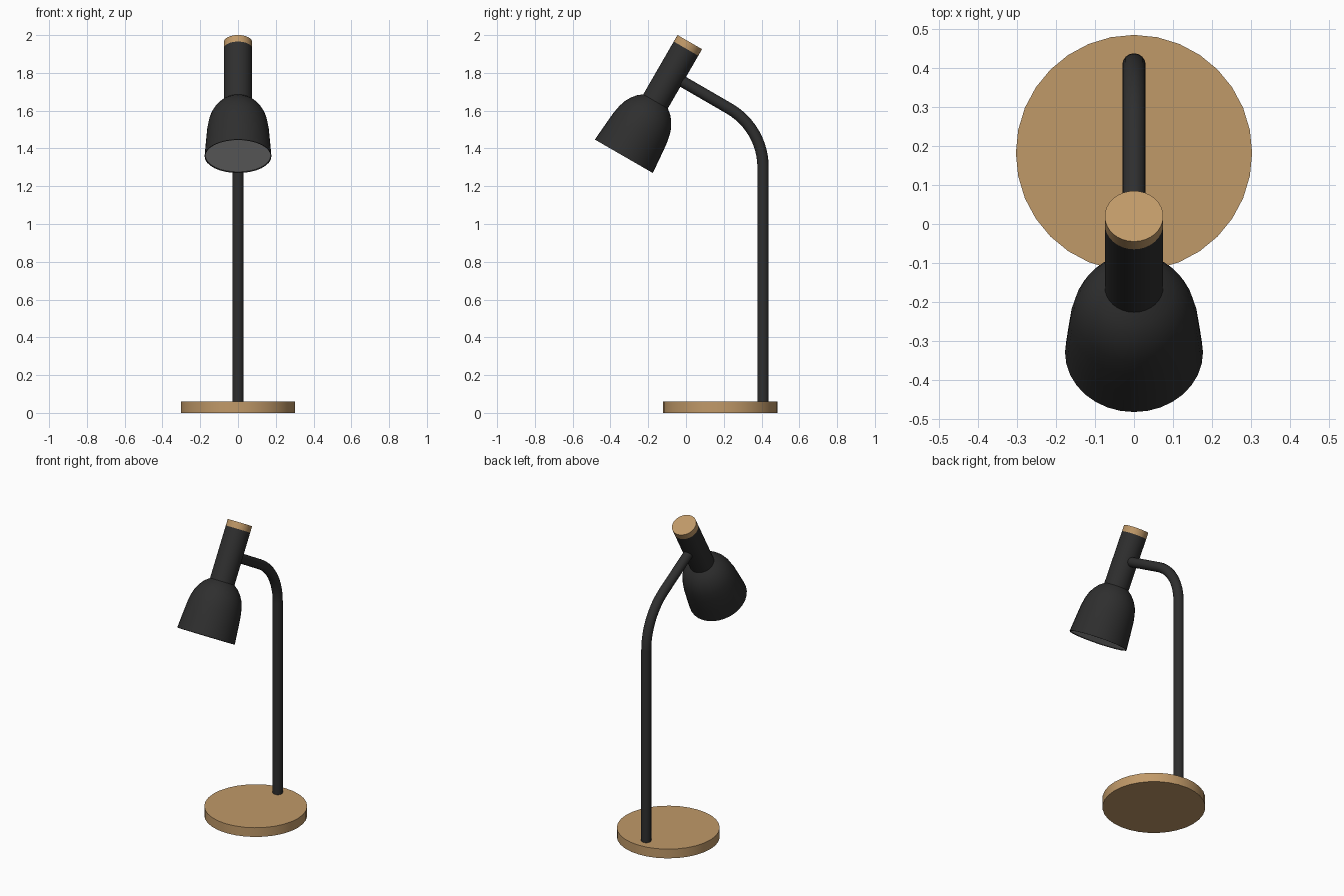
import bpy, bmesh
from math import radians, sin, cos, tau
from mathutils import Matrix

if "Cube" in bpy.data.objects:
    bpy.data.objects.remove(bpy.data.objects["Cube"])


def material(name, color):
    mat = bpy.data.materials.new(name)
    mat.diffuse_color = (*color, 1)
    mat.use_nodes = True
    mat.node_tree.nodes["Principled BSDF"].inputs["Base Color"].default_value = mat.diffuse_color
    return mat


WOOD = material("wood", (0.53, 0.32, 0.14))
BLACK = material("black_metal", (0.028, 0.028, 0.028))
WHITE = material("white_diffuser", (0.55, 0.55, 0.54))


def smooth(obj):
    bpy.ops.object.select_all(action='DESELECT')
    obj.select_set(True)
    bpy.context.view_layer.objects.active = obj
    bpy.ops.object.shade_smooth_by_angle(angle=radians(35))


def lathe(name, profile, mat, matrix, segments=32):
    """Revolve (radius, z) points around the local z axis."""
    bm = bmesh.new()
    verts = [bm.verts.new((r, 0, z)) for r, z in profile]
    edges = [bm.edges.new(pair) for pair in zip(verts, verts[1:])]
    bmesh.ops.spin(bm, geom=verts + edges, cent=(0, 0, 0), axis=(0, 0, 1),
                   angle=tau, steps=segments, use_merge=True)
    bmesh.ops.remove_doubles(bm, verts=bm.verts, dist=1e-5)
    bmesh.ops.recalc_face_normals(bm, faces=bm.faces)
    mesh = bpy.data.meshes.new(name)
    bm.to_mesh(mesh)
    bm.free()
    mesh.materials.append(mat)
    obj = bpy.data.objects.new(name, mesh)
    bpy.context.collection.objects.link(obj)
    obj.matrix_world = matrix
    smooth(obj)
    return obj


def disc(radius, top, bottom):
    return [(0, top), (radius, top), (radius, bottom), (0, bottom)]


# Round wooden base
lathe("base", disc(0.303, 0.06, 0), WOOD, Matrix.Translation((0, 0.182, 0)))

# Bent stand: upright, 60 degree bend, arm running into the head tube
pole_y, bend_z, bend_r = 0.408, 1.3, 0.36
path = [(pole_y, 0.05)]
for i in range(13):
    a = radians(60 * i / 12)
    path.append((pole_y - bend_r * (1 - cos(a)), bend_z + bend_r * sin(a)))
path.append((-0.035, 1.764))
curve = bpy.data.curves.new("stand", 'CURVE')
curve.dimensions = '3D'
curve.bevel_depth = 0.03
curve.bevel_resolution = 6
curve.use_fill_caps = True
spline = curve.splines.new('POLY')
spline.points.add(len(path) - 1)
for point, (y, z) in zip(spline.points, path):
    point.co = (0, y, z, 1)
curve.materials.append(BLACK)
stand = bpy.data.objects.new("stand", curve)
bpy.context.collection.objects.link(stand)
bpy.context.view_layer.objects.active = stand
stand.select_set(True)
bpy.ops.object.convert(target='MESH')
smooth(bpy.context.view_layer.objects.active)

# Head parts share one tilted frame, origin at the top of the head
head = Matrix.Translation((0, 0.02, 1.963)) @ Matrix.Rotation(radians(-30), 4, 'X')
lathe("tube_cap", disc(0.075, 0, -0.04), WOOD, head)
lathe("head_tube", disc(0.075, -0.04, -0.38), BLACK, head)

# Bell shade with a thin rim
lathe("shade", [(0.0, -0.36), (0.075, -0.363), (0.101, -0.383), (0.124, -0.411),
                (0.142, -0.443), (0.154, -0.48), (0.163, -0.53), (0.170, -0.61),
                (0.177, -0.698), (0.173, -0.698), (0.172, -0.69)], BLACK, head)

# Pale disc closing the shade opening
lathe("diffuser", [(0, -0.694), (0.1725, -0.694)], WHITE, head)
# Face the diffuser down and out of the shade
diffuser = bpy.data.objects["diffuser"].data
if diffuser.polygons[0].normal.z > 0:
    diffuser.flip_normals()
